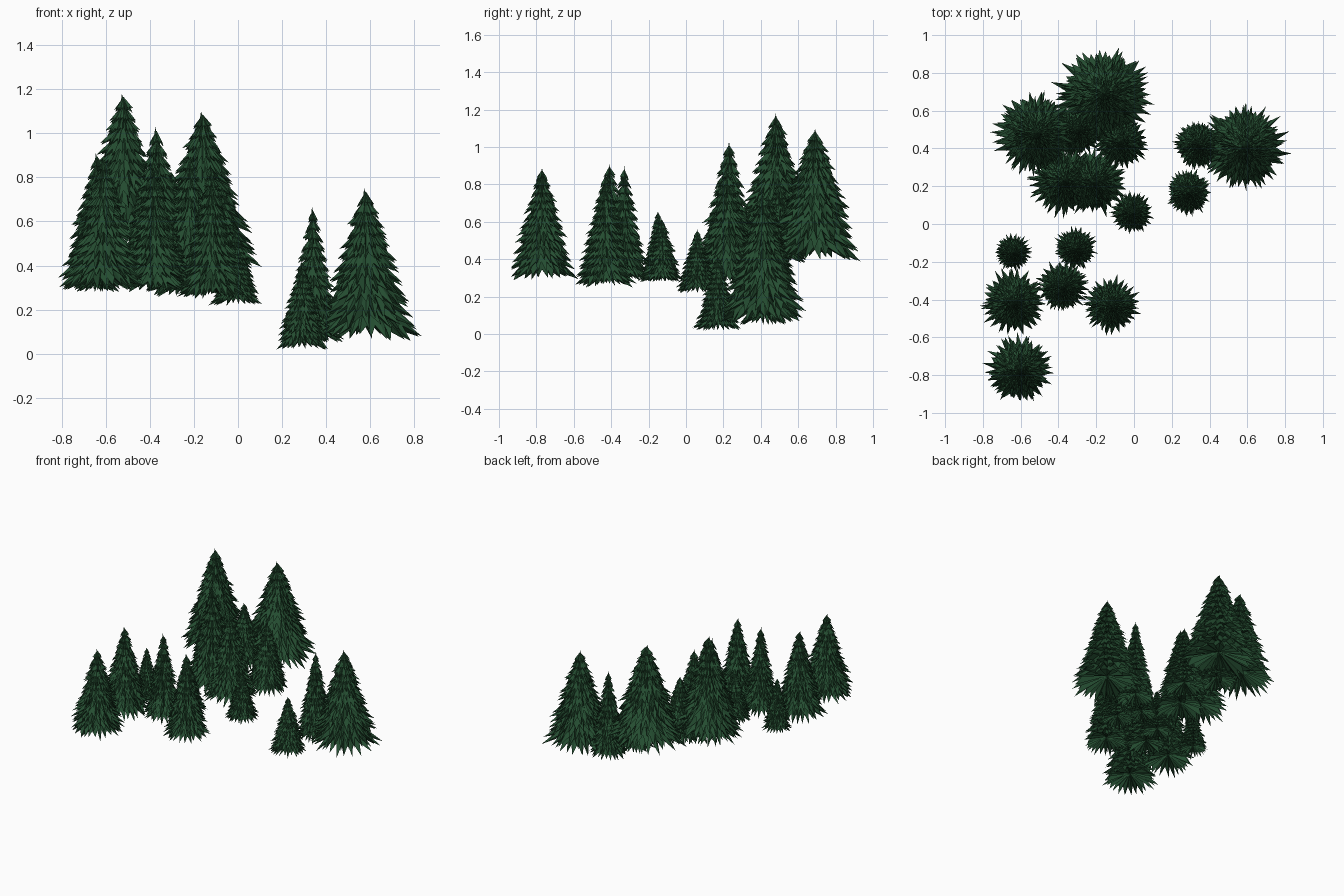
import bpy, bmesh, math, random

random.seed(4)
cube = bpy.data.objects.get("Cube")
if cube:
    bpy.data.objects.remove(cube, do_unlink=True)

needle = bpy.data.materials.new("dark_pine_green")
needle.use_nodes = True
GREEN = (0.018, 0.075, 0.031, 1)
needle.diffuse_color = GREEN
bsdf = needle.node_tree.nodes["Principled BSDF"]
bsdf.inputs["Base Color"].default_value = GREEN
bsdf.inputs["Roughness"].default_value = 0.9

TIERS = 13
SPIKES = 26


def polar(bm, r, a, z):
    return bm.verts.new((r * math.cos(a), r * math.sin(a), z))


def add_tier(bm, r, z, rise, height):
    """One drooping skirt of branch spikes, closed underneath."""
    top = bm.verts.new((0, 0, z + rise))
    under = bm.verts.new((0, 0, z + rise * 0.4))
    turn = random.uniform(0, math.tau)
    step = math.tau / SPIKES
    tips, notches = [], []
    for i in range(SPIKES):
        a = turn + i * step
        reach = r * random.uniform(0.8, 1.08)
        sag = height * random.uniform(-0.025, 0.02)
        tips.append(polar(bm, reach, a + random.uniform(-0.3, 0.3) * step, z + sag))
        notches.append(polar(bm, r * random.uniform(0.62, 0.74), a + step / 2,
                             z + rise * 0.25))
    for i in range(SPIKES):
        before, tip, after = notches[i - 1], tips[i], notches[i]
        bm.faces.new((top, before, tip))
        bm.faces.new((top, tip, after))
        bm.faces.new((under, tip, before))
        bm.faces.new((under, after, tip))


def make_tree(name, x, y, base, tip, radius):
    height = tip - base
    bm = bmesh.new()
    # Stacked branch skirts
    for k in range(TIERS):
        t = 0.02 + 0.87 * k / (TIERS - 1)
        r = radius * (1 - t) ** 0.8
        add_tier(bm, r, height * t, min(0.75 * r + 0.05 * height, height * (0.98 - t)), height)
    # Thin leader shoot at the top
    ring = [polar(bm, radius * 0.07, math.tau * i / 6, height * 0.89) for i in range(6)]
    peak = bm.verts.new((-radius * 0.03, 0, height))
    for i in range(6):
        bm.faces.new((ring[i - 1], ring[i], peak))
    mesh = bpy.data.meshes.new(name)
    bm.to_mesh(mesh)
    bm.free()
    mesh.materials.append(needle)
    tree = bpy.data.objects.new(name, mesh)
    tree.location = (x, y, base)
    bpy.context.collection.objects.link(tree)


# name, x, y, base height, tip height, branch radius
GROVE = [
    ("left_large_pine", 0.58, 0.41, 0.06, 0.75, 0.245),
    ("left_slim_pine", 0.34, 0.42, 0.05, 0.67, 0.14),
    ("left_small_pine", 0.29, 0.17, 0.02, 0.42, 0.13),
    ("middle_small_pine", -0.01, 0.06, 0.22, 0.56, 0.12),
    ("back_tall_pine", -0.16, 0.69, 0.39, 1.10, 0.27),
    ("right_tallest_pine", -0.52, 0.48, 0.48, 1.18, 0.24),
    ("centre_tall_pine", -0.37, 0.23, 0.30, 1.03, 0.20),
    ("centre_pine", -0.22, 0.22, 0.26, 0.90, 0.19),
    ("back_inner_pine", -0.07, 0.44, 0.28, 0.76, 0.16),
    ("back_slim_pine", -0.30, 0.50, 0.38, 0.83, 0.15),
    ("right_small_pine", -0.64, -0.15, 0.28, 0.66, 0.105),
    ("front_small_pine", -0.31, -0.13, 0.28, 0.62, 0.12),
    ("front_slim_pine", -0.38, -0.33, 0.28, 0.90, 0.145),
    ("front_right_pine", -0.64, -0.41, 0.29, 0.91, 0.185),
    ("front_left_pine", -0.12, -0.43, 0.25, 0.86, 0.16),
    ("front_end_pine", -0.61, -0.77, 0.29, 0.89, 0.195),
]
for row in GROVE:
    make_tree(*row)
